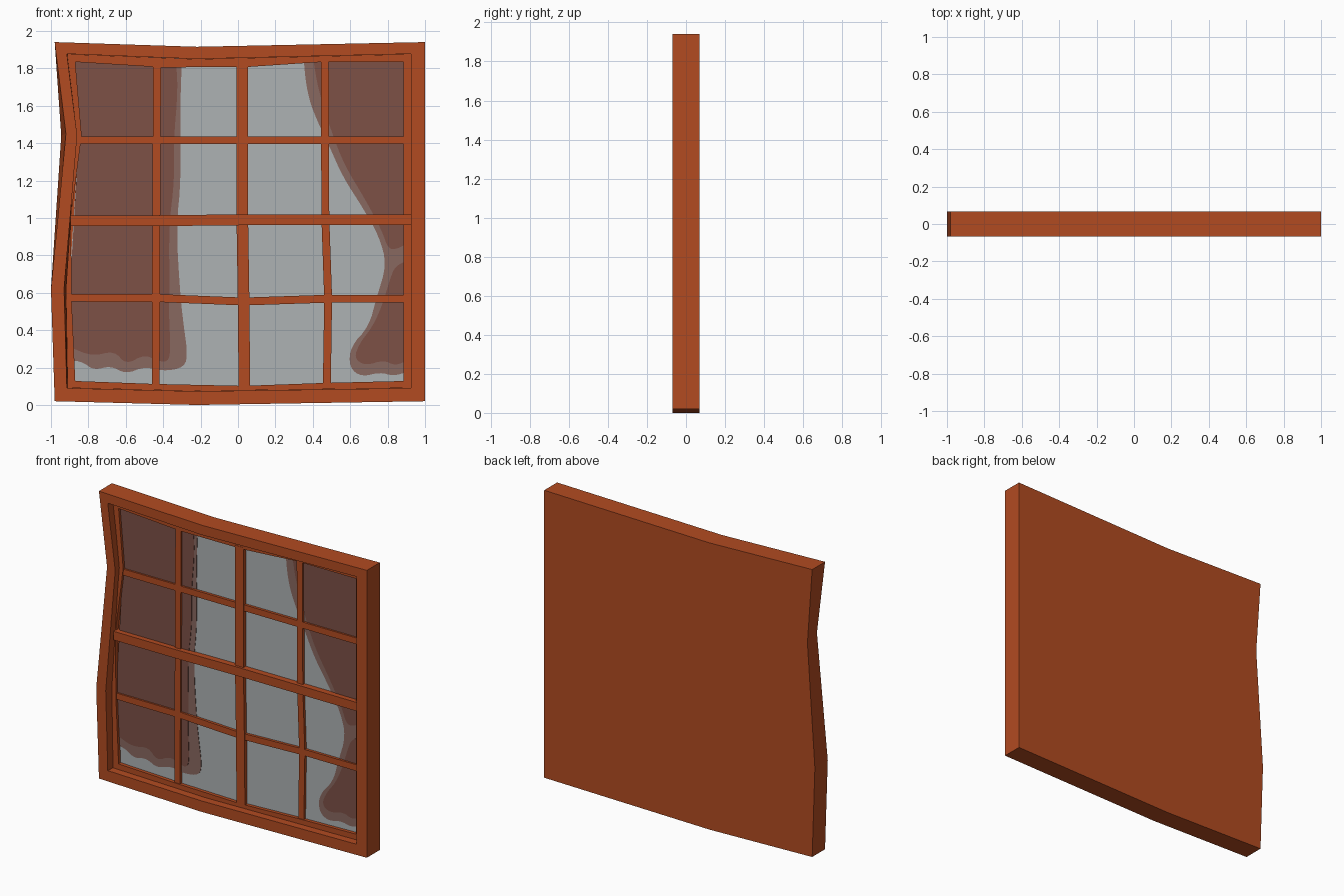
import bpy, bmesh

if "Cube" in bpy.data.objects:
    bpy.data.objects.remove(bpy.data.objects["Cube"])

FRONT, BACK = -0.068, 0.068      # frame depth
FLOOR = 0.010                    # bottom of the front recess


def material(name, rgb):
    m = bpy.data.materials.new(name)
    m.diffuse_color = (*rgb, 1)
    m.use_nodes = True
    m.node_tree.nodes["Principled BSDF"].inputs["Base Color"].default_value = m.diffuse_color
    return m


WOOD = material("orange_wood", (0.445, 0.070, 0.0152))
GLASS = material("grey_glass", (0.42, 0.445, 0.455))
TRIM = material("curtain_edge_brown", (0.25, 0.140, 0.118))
CLOTH = material("curtain_dark_brown", (0.205, 0.082, 0.062))


def finish(name, bm, mat):
    bmesh.ops.recalc_face_normals(bm, faces=bm.faces[:])
    me = bpy.data.meshes.new(name)
    bm.to_mesh(me)
    bm.free()
    me.materials.append(mat)
    ob = bpy.data.objects.new(name, me)
    bpy.context.collection.objects.link(ob)
    return ob


def prism(name, outline, y0, y1, mat):
    """Outline in (x, z), extruded from y0 to y1."""
    bm = bmesh.new()
    f = bm.faces.new([bm.verts.new((x, y0, z)) for x, z in outline])
    ext = bmesh.ops.extrude_face_region(bm, geom=[f])["geom"]
    for v in ext:
        if isinstance(v, bmesh.types.BMVert):
            v.co.y = y1
    if f.is_valid is False or len(bm.faces) < len(outline) + 2:
        bm.faces.new([v for v in bm.verts if v.co.y == y0][:len(outline)])
    bmesh.ops.triangulate(bm, faces=[g for g in bm.faces if len(g.verts) > 4])
    return finish(name, bm, mat)


def bar(name, path, width, y0, vertical):
    """Slightly crooked bar following a centre path."""
    h = width / 2
    dx, dz = (h, 0) if vertical else (0, h)
    a = [(x - dx, z - dz) for x, z in path]
    b = [(x + dx, z + dz) for x, z in reversed(path)]
    return prism(name, a + b, y0, FLOOR, WOOD)


def smooth(pts, rounds=2):
    """Corner cutting on an open line."""
    for _ in range(rounds):
        out = [pts[0]]
        for (ax, az), (bx, bz) in zip(pts, pts[1:]):
            out += [(ax * .75 + bx * .25, az * .75 + bz * .25),
                    (ax * .25 + bx * .75, az * .25 + bz * .75)]
        pts = out + [pts[-1]]
    return pts


# Outer frame: back panel, crooked sides, front border and recess
rings = [
    (BACK, [(-.98, 1.94), (-.22, 1.915), (1, 1.94), (1, .02), (-.22, 0), (-.98, .02), (-1, .62), (-.945, 1.44)]),
    (FRONT, [(-.98, 1.94), (-.22, 1.915), (1, 1.94), (1, .02), (-.22, 0), (-.98, .02), (-1, .62), (-.92, 1.45)]),
    (FRONT, [(-.915, 1.877), (-.22, 1.85), (.925, 1.877), (.925, .09), (-.22, .073), (-.915, .09), (-.93, .62), (-.86, 1.44)]),
    (FLOOR, [(-.913, 1.877), (-.22, 1.85), (.925, 1.877), (.925, .09), (-.22, .073), (-.911, .09), (-.92, .62), (-.867, 1.44)]),
]
bm = bmesh.new()
loops = [[bm.verts.new((x, y, z)) for x, z in pts] for y, pts in rings]
for a, b in zip(loops, loops[1:]):
    for i in range(8):
        j = (i + 1) % 8
        bm.faces.new((a[i], a[j], b[j], b[i]))
bmesh.ops.triangulate(bm, faces=[bm.faces.new(loops[0]), bm.faces.new(loops[-1])])
finish("outer_frame", bm, WOOD)

# Sash: inner border around the panes
S = -0.018
prism("sash_top", [(-.913, 1.876), (-.22, 1.849), (.925, 1.876), (.885, 1.834), (.45, 1.834),
                   (.05, 1.807), (-.41, 1.805), (-.87, 1.834)], S, FLOOR, WOOD)
prism("sash_bottom", [(-.911, .091), (-.22, .074), (.925, .091), (.885, .128), (.47, .118),
                      (.03, .102), (-.44, .112), (-.87, .128)], S, FLOOR, WOOD)
prism("sash_right", [(.925, .091), (.925, 1.876), (.885, 1.834), (.885, .128)], S, FLOOR, WOOD)
prism("sash_left", [(-.911, .091), (-.92, .62), (-.867, 1.44), (-.913, 1.876), (-.87, 1.834),
                    (-.836, 1.44), (-.893, 1.01), (-.89, .57), (-.87, .128)], S, FLOOR, WOOD)

# Glazing bars
bar("left_upright", [(-.44, .10), (-.437, .95), (-.433, 1.82)], .042, -.013, True)
bar("centre_upright", [(.034, .09), (.03, .55), (.023, 1.0), (.023, 1.82)], .062, -.020, True)
bar("right_upright", [(.475, .105), (.482, .57), (.467, 1.0), (.464, 1.845)], .042, -.013, True)
bar("upper_crossbar", [(-.86, 1.415), (.9, 1.415)], .042, -.013, False)
bar("lower_crossbar", [(-.90, .573), (-.44, .572), (.03, .553), (.48, .568), (.9, .568)], .042, -.013, False)
bar("middle_crossbar", [(-.895, .985), (-.44, .985), (.02, .99), (.925, .99)], .058, -.036, False)

# Glass sheet
prism("glass", [(-.90, .10), (.90, .10), (.90, 1.85), (-.88, 1.85), (-.85, 1.44), (-.905, .6)],
      .005, FLOOR, GLASS)

# Curtains painted behind the bars: pale edge plate and darker body plate
left_edge = [(-.30, 1.86), (-.31, 1.55), (-.305, 1.2), (-.33, .95), (-.31, .6), (-.29, .42), (-.27, .28),
             (-.285, .2), (-.40, .18), (-.50, .205), (-.60, .165), (-.68, .21), (-.77, .185), (-.83, .23), (-.90, .24)]
left_body = [(-.335, 1.86), (-.32, 1.7), (-.345, 1.4), (-.34, 1.2), (-.37, .95), (-.365, .6), (-.37, .5), (-.36, .29),
             (-.375, .23), (-.43, .235), (-.50, .27), (-.60, .215), (-.66, .29), (-.78, .26), (-.90, .31)]
right_edge = [(.35, 1.86), (.365, 1.7), (.40, 1.57), (.49, 1.38), (.56, 1.22), (.67, 1.05), (.755, .9), (.795, .75),
              (.74, .57), (.70, .42), (.60, .31), (.595, .2), (.66, .15), (.76, .175), (.83, .155), (.90, .175)]
right_upper = [(.40, 1.86), (.43, 1.68), (.50, 1.46), (.57, 1.28), (.68, 1.10), (.77, .93), (.80, .84), (.84, .83), (.90, .86)]
right_lower = [(.90, .77), (.84, .74), (.815, .68), (.77, .53), (.72, .42), (.65, .33), (.62, .25), (.68, .21),
               (.78, .24), (.84, .21), (.90, .235)]

L = [(-.90, .6), (-.85, 1.44), (-.88, 1.86)]
prism("left_curtain_edge", smooth(left_edge) + L, .002, .006, TRIM)
prism("left_curtain_body", smooth(left_body) + L, -.001, .003, CLOTH)
prism("right_curtain_edge", smooth(right_edge) + [(.90, 1.86)], .002, .006, TRIM)
prism("right_curtain_upper", smooth(right_upper) + [(.90, 1.86)], -.001, .003, CLOTH)
prism("right_curtain_lower", smooth(right_lower), -.001, .003, CLOTH)
